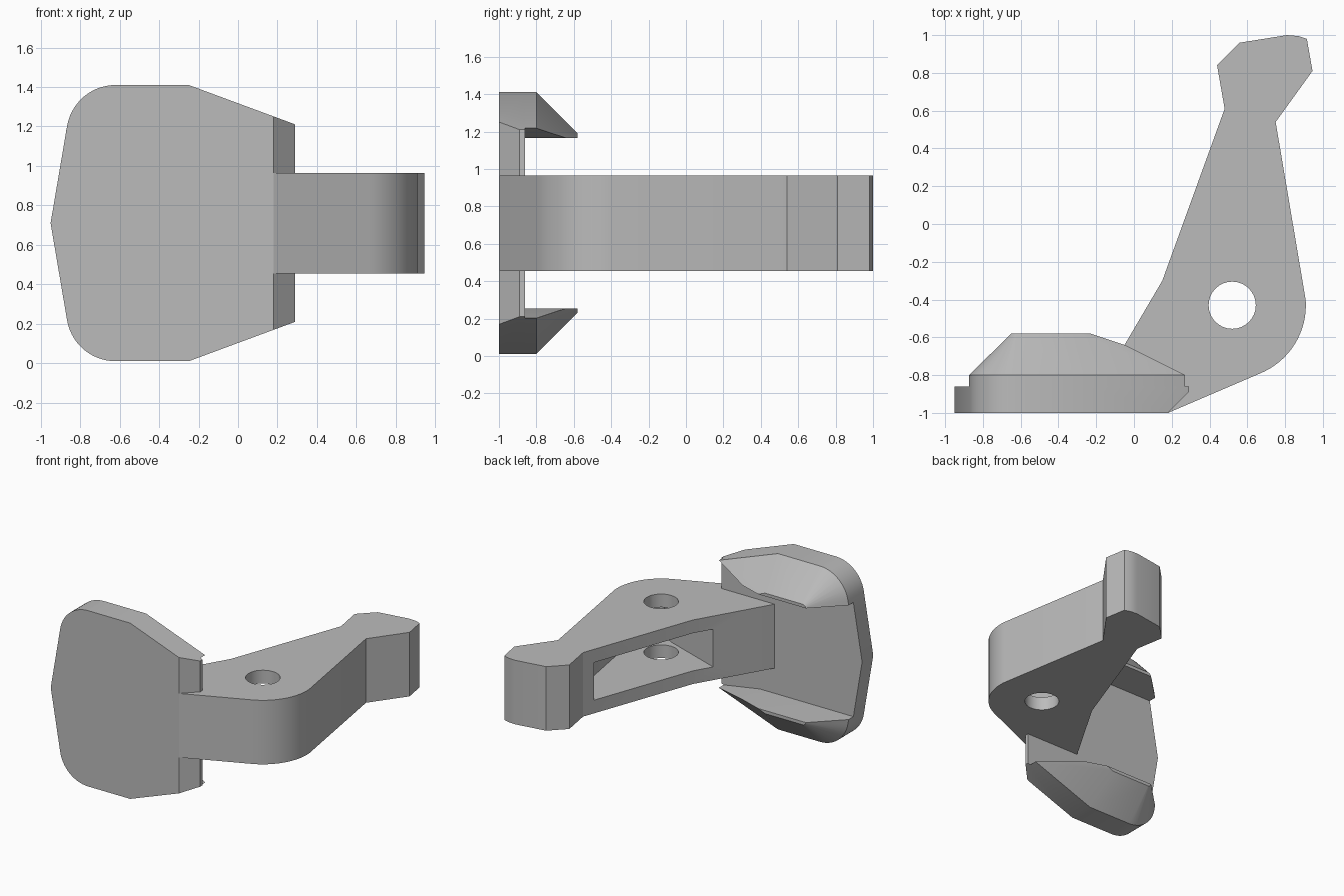
import bpy, bmesh
from math import cos, sin, radians

cube = bpy.data.objects.get("Cube")
if cube:
    bpy.data.objects.remove(cube, do_unlink=True)

grey = bpy.data.materials.new("plain_grey")
grey.use_nodes = True
grey.diffuse_color = (0.5, 0.5, 0.5, 1)
grey.node_tree.nodes["Principled BSDF"].inputs["Base Color"].default_value = (0.5, 0.5, 0.5, 1)

MID = 0.71  # height of the mirror plane


def arc(cx, cy, r, start, end, steps):
    angles = [radians(start + (end - start) * i / steps) for i in range(steps + 1)]
    return [(cx + r * cos(a), cy + r * sin(a)) for a in angles]


def finish(name, bm):
    bmesh.ops.recalc_face_normals(bm, faces=bm.faces)
    mesh = bpy.data.meshes.new(name)
    bm.to_mesh(mesh)
    bm.free()
    mesh.materials.append(grey)
    obj = bpy.data.objects.new(name, mesh)
    bpy.context.collection.objects.link(obj)
    return obj


def hull(name, points):
    bm = bmesh.new()
    for p in points:
        bm.verts.new(p)
    out = bmesh.ops.convex_hull(bm, input=bm.verts)
    loose = [v for v in bm.verts if not v.link_faces]
    bmesh.ops.delete(bm, geom=loose, context='VERTS')
    bmesh.ops.dissolve_limit(bm, angle_limit=radians(0.5), verts=bm.verts, edges=bm.edges)
    return finish(name, bm)


def prism(name, outline, z0, z1):
    bm = bmesh.new()
    face = bm.faces.new([bm.verts.new((x, y, z0)) for x, y in outline])
    out = bmesh.ops.extrude_face_region(bm, geom=[face])
    verts = [v for v in out["geom"] if isinstance(v, bmesh.types.BMVert)]
    bmesh.ops.translate(bm, verts=verts, vec=(0, 0, z1 - z0))
    return finish(name, bm)


def activate(obj):
    bpy.ops.object.select_all(action='DESELECT')
    obj.select_set(True)
    bpy.context.view_layer.objects.active = obj


def smooth(obj):
    activate(obj)
    bpy.ops.object.shade_smooth_by_angle(angle=radians(25))


def cut(obj, cutter):
    activate(obj)
    mod = obj.modifiers.new("cut", 'BOOLEAN')
    mod.operation = 'DIFFERENCE'
    mod.solver = 'EXACT'
    mod.object = cutter
    bpy.ops.object.modifier_apply(modifier=mod.name)
    bpy.data.objects.remove(cutter, do_unlink=True)


# Upper half of the plate outline, left corner to top edge
corner = arc(-0.62, 1.16, 0.25, 170.5, 90, 14)
top_edge = corner + [(-0.25, 1.41)]


def slope_z(x):
    return 1.41 - 0.37 * (x + 0.25)


# Plate with chamfered right end
points = []
for y, right in ((-1, 0.18), (-0.89, 0.29), (-0.86, 0.29)):
    half = [(-0.95, MID)] + top_edge + [(right, slope_z(right))]
    points += [(x, y, z) for x, z in half]
    points += [(x, y, 2 * MID - z) for x, z in half]
smooth(hull("plate", points))

# Tapered lips along the top and bottom of the plate
base = [(-0.873, 1.165)] + top_edge + [(0.27, slope_z(0.27)), (-0.05, 1.165)]
tip = [(-0.65, 1.165)] + arc(-0.62, 1.16, 0.03, 160, 90, 6) + [(-0.29, 1.19), (-0.23, 1.165)]
lip = [(x, y, z) for y in (-0.86, -0.80) for x, z in base]
lip += [(x, -0.58, z) for x, z in tip] + [(-0.05, -0.64, 1.165)]
smooth(hull("upper_lip", lip))
smooth(hull("lower_lip", [(x, y, 2 * MID - z) for x, y, z in lip]))

# Arm with a rounded elbow and a wider end
elbow = arc(0.52, -0.43, 0.39, -68, 4, 16)
arm_outline = [(0.18, -1)] + elbow + [
    (0.75, 0.54), (0.945, 0.81), (0.915, 0.98), (0.87, 0.995), (0.81, 1.0),
    (0.56, 0.96), (0.44, 0.84), (0.48, 0.61), (0.15, -0.3), (-0.05, -0.64), (-0.19, -0.88)]
arm = prism("arm", arm_outline, 0.455, 0.965)

# Pocket in the side of the arm
pocket = [(0.26, 0.587), (-0.12, -0.37), (0.07, -0.44), (0.55, -0.61)]
pocket += arc(0.52, -0.43, 0.27, -60, 4, 8) + [(0.64, 0.45)]
cut(arm, prism("pocket_cutter", pocket, 0.56, 0.86))

# Pivot hole
cut(arm, prism("hole_cutter", arc(0.52, -0.43, 0.125, 0, 348.75, 31), 0.3, 1.1))
smooth(arm)
